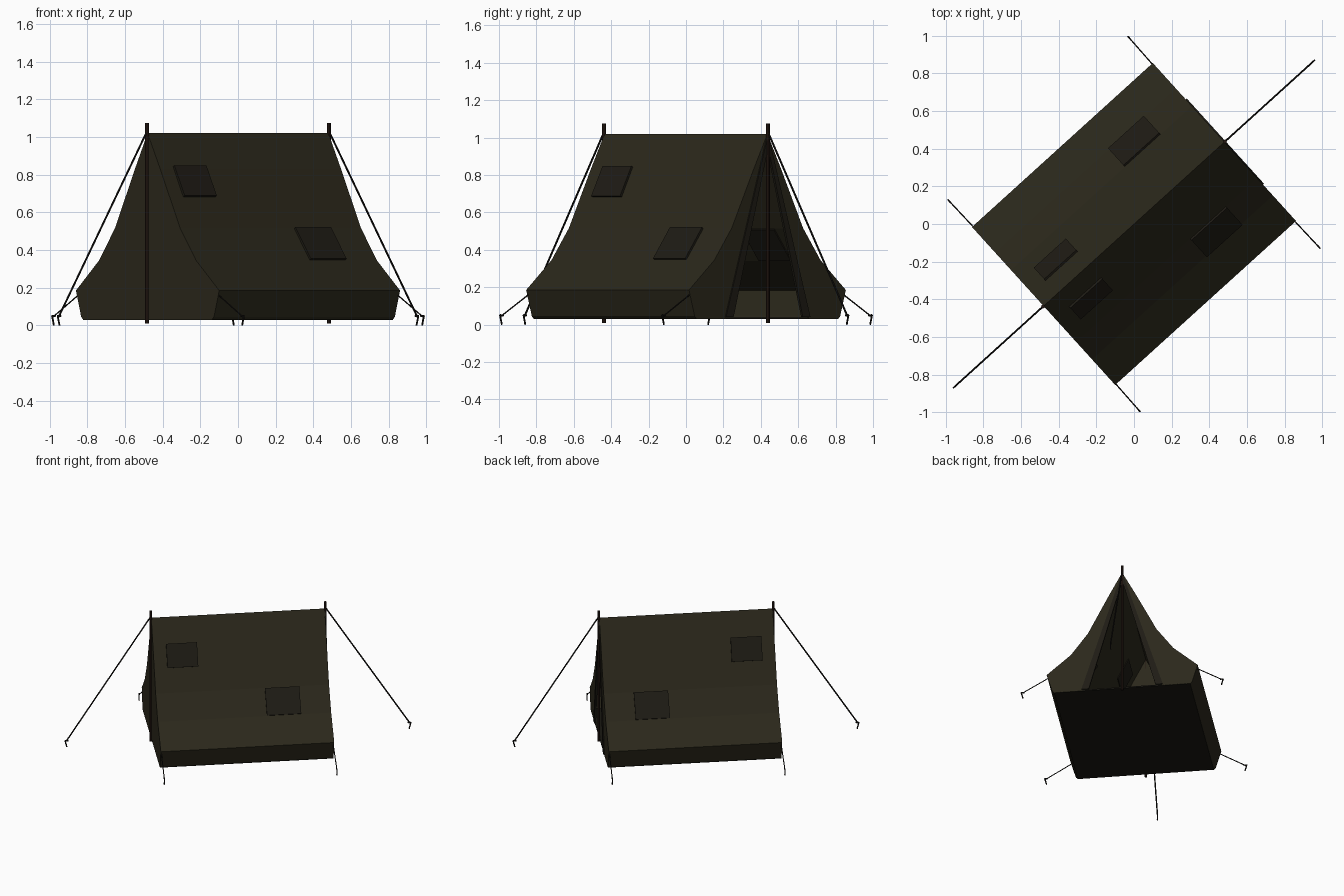
import bpy, bmesh, math
from mathutils import Matrix, Vector

if "Cube" in bpy.data.objects:
    bpy.data.objects.remove(bpy.data.objects["Cube"])

# Local frame: X along the ridge, Y across; everything is turned about Z
TURN = Matrix.Rotation(math.radians(42.2), 4, 'Z')
HALF = 0.648
PROFILE = [(0, 1.02), (0.10, 0.83), (0.257, 0.517), (0.383, 0.345),
           (0.566, 0.185), (0.525, 0.045), (0.51, 0.03)]


def mat(name, c):
    m = bpy.data.materials.new(name)
    m.diffuse_color = (*c, 1)
    m.use_nodes = True
    m.node_tree.nodes["Principled BSDF"].inputs["Base Color"].default_value = m.diffuse_color
    return m


CANVAS = mat("canvas", (0.024, 0.021, 0.011))
FLOOR = mat("groundsheet", (0.010, 0.009, 0.006))
PATCH = mat("patch_cloth", (0.013, 0.011, 0.007))
WOOD = mat("wood", (0.020, 0.010, 0.007))
CORD = mat("cord", (0.008, 0.007, 0.006))


def finish(name, bm, material, thick=0, offset=0):
    bmesh.ops.remove_doubles(bm, verts=bm.verts, dist=1e-5)
    bmesh.ops.recalc_face_normals(bm, faces=bm.faces)
    me = bpy.data.meshes.new(name)
    bm.to_mesh(me)
    bm.free()
    ob = bpy.data.objects.new(name, me)
    bpy.context.collection.objects.link(ob)
    ob.matrix_world = TURN
    me.materials.append(material)
    if thick:
        s = ob.modifiers.new("thickness", 'SOLIDIFY')
        s.thickness, s.offset = thick, offset
    return ob


def face(bm, pts):
    clean = []
    for p in pts:
        if p not in clean:
            clean.append(p)
    if len(clean) > 2:
        bm.faces.new([bm.verts.new(p) for p in clean])


def rod(bm, a, b, r, sides=6):
    a, b = Vector(a), Vector(b)
    d = b - a
    m = Matrix.Translation((a + b) / 2) @ d.to_track_quat('Z', 'Y').to_matrix().to_4x4()
    bmesh.ops.create_cone(bm, cap_ends=True, segments=sides, radius1=r,
                          radius2=r, depth=d.length, matrix=m)


def door(z, bottom=0.30):
    return max(0.0, bottom * (1.02 - z) / 0.99)


# Canvas shell: roof, skirts, closed end and the two panels beside the door
bm = bmesh.new()
for s in (1, -1):
    for (y0, z0), (y1, z1) in zip(PROFILE, PROFILE[1:]):
        face(bm, [(-HALF, s*y0, z0), (HALF, s*y0, z0), (HALF, s*y1, z1), (-HALF, s*y1, z1)])
        face(bm, [(-HALF, 0, z0), (-HALF, s*y0, z0), (-HALF, s*y1, z1), (-HALF, 0, z1)])
        face(bm, [(HALF, s*door(z0), z0), (HALF, s*y0, z0),
                  (HALF, s*y1, z1), (HALF, s*door(z1), z1)])
finish("tent_canvas", bm, CANVAS, 0.008, -1)

# Groundsheet and door sill
bm = bmesh.new()
bmesh.ops.create_cube(bm, size=1, matrix=Matrix.Translation((0, 0, 0.034)) @
                      Matrix.Diagonal((2*HALF - 0.002, 1.02, 0.01, 1)))
finish("groundsheet", bm, FLOOR)

# Door hems
bm = bmesh.new()
for s in (1, -1):
    face(bm, [(HALF, s*door(0.99, 0.31), 0.99), (HALF, s*0.305, 0.04),
              (HALF, s*0.25, 0.04), (HALF, s*0.002, 0.94)])
finish("door_hem", bm, PATCH, 0.014)

# Square patches mirrored on both roof slopes
for label, u0, u1, (ya, za), (yb, zb) in (
        ("upper", -0.55, -0.32, (0.093, 0.843), (0.175, 0.683)),
        ("lower", 0.168, 0.424, (0.259, 0.514), (0.381, 0.347))):
    bm = bmesh.new()
    for s in (1, -1):
        face(bm, [(u0, s*ya, za), (u1, s*ya, za), (u1, s*yb, zb), (u0, s*yb, zb)])
    finish(label + "_patch", bm, PATCH, 0.024)

# Upright poles at both ends of the ridge
bm = bmesh.new()
for s in (1, -1):
    rod(bm, (s*0.652, 0, 0.01), (s*0.652, 0, 1.075), 0.010, 8)
finish("tent_poles", bm, WOOD)

# Guy ropes and hooked stakes
ropes, stakes = bmesh.new(), bmesh.new()
lines = [((s*0.652, 0, 1.03), (s*1.285, 0, 0.045), 0.0055) for s in (1, -1)]
lines += [((s*0.642, t*0.555, 0.16), (s*0.645, t*0.75, 0.045), 0.004)
          for s in (1, -1) for t in (1, -1)]
for a, b, r in lines:
    rod(ropes, a, b, r)
    end = Vector(b)
    out = Vector((b[0]-a[0], b[1]-a[1], 0)).normalized()
    top = end + out*0.008 + Vector((0, 0, 0.006))
    rod(stakes, top, (end - out*0.006) * Vector((1, 1, 0)).length**0 - Vector((0, 0, 0.045)), 0.005)
    rod(stakes, top - out*0.024 + Vector((0, 0, -0.002)), top, 0.005)
finish("guy_ropes", ropes, CORD)
finish("stakes", stakes, CORD)
